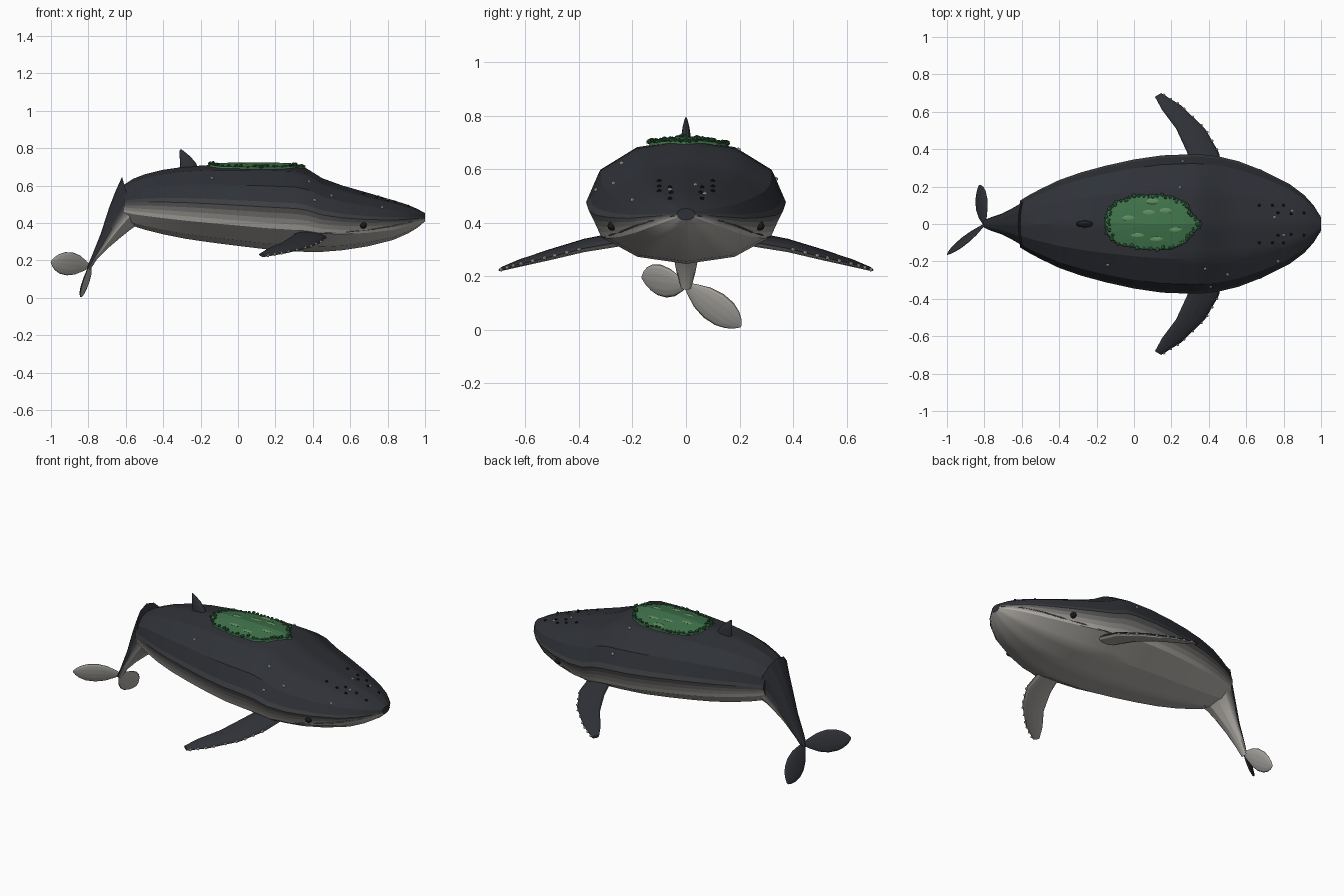
import bpy, bmesh, math, random
from mathutils import Vector as V
from mathutils.bvhtree import BVHTree

if "Cube" in bpy.data.objects:
    bpy.data.objects.remove(bpy.data.objects["Cube"])

random.seed(4)


def mat(name, col):
    m = bpy.data.materials.new(name)
    m.diffuse_color = (*col, 1)
    m.use_nodes = True
    m.node_tree.nodes["Principled BSDF"].inputs["Base Color"].default_value = m.diffuse_color
    return m


# Countershading ramp from dark back to pale belly
N = 10
dark, pale = V((0.028, 0.031, 0.038)), V((0.46, 0.44, 0.41))
ramp = [mat(f"skin_{i}", dark.lerp(pale, (i / (N - 1)) ** 1.5)) for i in range(N)]
black = mat("black", (0.01, 0.01, 0.012))
white = mat("barnacle_white", (0.7, 0.7, 0.66))
green = mat("algae", (0.05, 0.17, 0.07))
green_dark = mat("algae_dark", (0.025, 0.1, 0.04))
green_light = mat("algae_light", (0.12, 0.27, 0.12))


def finish(name, bm, mats, angle=None):
    bmesh.ops.recalc_face_normals(bm, faces=bm.faces)
    me = bpy.data.meshes.new(name)
    bm.to_mesh(me)
    bm.free()
    for m in mats:
        me.materials.append(m)
    ob = bpy.data.objects.new(name, me)
    bpy.context.collection.objects.link(ob)
    if angle:
        bpy.ops.object.select_all(action='DESELECT')
        ob.select_set(True)
        bpy.context.view_layer.objects.active = ob
        bpy.ops.object.shade_smooth_by_angle(angle=math.radians(angle))
    return ob


def loft(name, rings, sides=12, sub=4, angle=22):
    """Skin rings (centre, up, side); faces are coloured by how far down the ring they lie."""
    corner = [(math.cos(2 * math.pi * i / sides), math.sin(2 * math.pi * i / sides)) for i in range(sides + 1)]
    shape = [(a[0] + (b[0] - a[0]) * k / sub, a[1] + (b[1] - a[1]) * k / sub)
             for a, b in zip(corner, corner[1:]) for k in range(sub)]
    n = len(shape)
    bm = bmesh.new()
    vs = [[bm.verts.new(c + u * p + s * q) for p, q in shape] for c, u, s in rings]
    for r0, r1 in zip(vs, vs[1:]):
        for i in range(n):
            j = (i + 1) % n
            f = bm.faces.new((r0[i], r0[j], r1[j], r1[i]))
            h = (shape[i][0] + shape[j][0]) / 2
            f.material_index = round(min(1, max(0, (0.15 - h) / 0.6)) * (N - 1))
    bm.faces.new(vs[0])
    bm.faces.new(vs[-1])
    return finish(name, bm, ramp, angle)


def upright(xt, zt, xb, zb, hw):
    t, b = V((xt, 0, zt)), V((xb, 0, zb))
    return (t + b) / 2, (t - b) / 2, V((0, hw, 0))


# Body: x, top, bottom, half width
sections = [(1.0, .453, .41, .035), (.96, .475, .375, .10), (.91, .497, .345, .155), (.83, .522, .31, .215),
            (.69, .563, .275, .285), (.56, .60, .255, .335), (.45, .64, .246, .362), (.37, .69, .246, .371),
            (.31, .707, .248, .373), (.15, .712, .26, .367), (0, .712, .278, .345), (-.15, .71, .297, .312),
            (-.28, .702, .316, .277), (-.4, .685, .34, .235), (-.5, .66, .365, .187), (-.56, .637, .384, .155),
            (-.61, .605, .41, .125)]
body = loft("body", [upright(x, t, x, b, w) for x, t, b, w in sections])

# Tail stock bending down
loft("tail_stock", [upright(*r) for r in [
    (-.62, .647, -.545, .385, .132), (-.655, .57, -.575, .365, .105), (-.69, .48, -.625, .325, .08),
    (-.735, .34, -.69, .27, .053), (-.785, .215, -.755, .205, .034), (-.808, .165, -.79, .15, .02)]])

# Tail flukes: leaf shapes twisted about the tail tip
leaf = [(0, .012), (.12, .03), (.3, .053), (.5, .064), (.7, .06), (.84, .045), (.94, .025), (1, .005)]
for side, tip in (("left", V((-.83, .205, .012))), ("right", V((-1.0, -.165, .195)))):
    root = V((-.797, 0, .168))
    axis = tip - root
    a = axis.normalized()
    flow = V((-.42, 0, -.9))
    chord = (flow - a * flow.dot(a)).normalized()
    up = chord.cross(a)
    if up.x > 0:
        up = -up
    loft(f"fluke_{side}", [(root + axis * s, up * w * .2, chord * w) for s, w in leaf], angle=40)

# Flippers: leading point, trailing point, half thickness
flip = [((.48, .24, .33), (.33, .24, .35), .026), ((.455, .38, .305), (.285, .38, .325), .023),
        ((.38, .51, .272), (.225, .51, .288), .019), ((.25, .635, .242), (.15, .61, .256), .014),
        ((.145, .70, .222), (.112, .68, .232), .007)]


def blob(bm, p, r, flat=1.0, sub=1):
    for v in bmesh.ops.create_icosphere(bm, subdivisions=sub, radius=r)['verts']:
        v.co = V((v.co.x, v.co.y, v.co.z * flat)) + V(p)


for s, side in ((1, "left"), (-1, "right")):
    rings = []
    bm = bmesh.new()
    lead = []
    for l, t, h in flip:
        L, T = V((l[0], l[1] * s, l[2])), V((t[0], t[1] * s, t[2]))
        rings.append(((L + T) / 2, V((0, 0, h)), (L - T) / 2))
        lead.append(L)
    loft(f"flipper_{side}", rings, angle=40)
    # Knobs on the leading edge
    for p, q in zip(lead[1:], lead[2:]):
        for k in (.15, .5, .85):
            blob(bm, p.lerp(q, k), .008)
    finish(f"flipper_knobs_{side}", bm, [white])

# Surface lookup used to seat the small parts on the body
tree = BVHTree.FromPolygons([v.co for v in body.data.vertices], [p.vertices[:] for p in body.data.polygons])


def on_top(x, y):
    hit = tree.ray_cast(V((x, y, 2)), V((0, 0, -1)))[0]
    return hit if hit else V((x, y, .5))


# Eyes and mouth seams
bm = bmesh.new()
for s in (1, -1):
    p = tree.ray_cast(V((.67, s, .388)), V((0, -s, 0)))[0]
    blob(bm, p, .018, 1, 2)
    pts = []
    for x, z in ((.995, .427), (.92, .405), (.83, .385), (.72, .366), (.6, .354), (.45, .345), (.3, .342)):
        h = tree.ray_cast(V((x, s, z)), V((0, -s, 0)))[0]
        if h:
            pts.append(h)
    cu = bpy.data.curves.new("mouth_seam", 'CURVE')
    cu.dimensions = '3D'
    cu.bevel_depth = .003
    cu.bevel_resolution = 1
    sp = cu.splines.new('POLY')
    sp.points.add(len(pts) - 1)
    for q, h in zip(sp.points, pts):
        q.co = (*h, 1)
    cu.materials.append(ramp[3])
    bpy.context.collection.objects.link(bpy.data.objects.new("mouth_seam", cu))
finish("eyes", bm, [black], 60)

# Dorsal fin: swept back
loft("dorsal_fin", [(V((x, 0, z)), V((l, 0, 0)), V((0, w, 0))) for x, z, l, w in
                    [(-.262, .69, .05, .019), (-.267, .72, .043, .018), (-.283, .755, .029, .013),
                     (-.298, .78, .014, .007), (-.306, .793, .005, .003)]], angle=40).data.polygons.foreach_set(
    "material_index", [0] * (48 * 4 + 2))

# Head bumps and scattered barnacles
bm = bmesh.new()
for x, y in ((.67, .1), (.74, .1), (.8, .1), (.84, .055), (.91, .06), (.77, .06)):
    for s in (1, -1):
        blob(bm, on_top(x, y * s), .009)
finish("head_bumps", bm, [black])
bm = bmesh.new()
for x, y in ((.26, .335), (.245, .195), (.75, .035), (.845, .07), (.8, -.06), (.38, -.24), (.5, -.27), (-.14, -.22),
             (.77, -.2), (.41, -.335)):
    blob(bm, on_top(x, y), .009)
finish("barnacles", bm, [white])

# Algae mat: outline draped on the back, with tufts round the rim
rim = [(-.16, .01), (-.145, .07), (-.1, .12), (0, .152), (.1, .16), (.2, .152), (.28, .115), (.32, .05), (.365, 0),
       (.33, -.04), (.28, -.1), (.2, -.137), (.05, -.137), (-.09, -.11), (-.15, -.05)]
mid = V((.1, 0))
bm = bmesh.new()
levels = [(1, -.004), (.98, .010), (.7, .012), (.35, .013)]
rows = []
for k, dz in levels:
    row = []
    for r in rim:
        q = mid.lerp(V(r), k)
        row.append(bm.verts.new(on_top(q.x, q.y) + V((0, 0, dz))))
    rows.append(row)
n = len(rim)
for r0, r1 in zip(rows, rows[1:]):
    for i in range(n):
        f = bm.faces.new((r0[i], r0[(i + 1) % n], r1[(i + 1) % n], r1[i]))
centre = bm.verts.new(on_top(*mid) + V((0, 0, .013)))
for i in range(n):
    bm.faces.new((rows[-1][i], rows[-1][(i + 1) % n], centre))
finish("algae_mat", bm, [green])
bm = bmesh.new()
for i in range(n):
    for k in (0, .25, .5, .75):
        q = V(rim[i]).lerp(V(rim[(i + 1) % n]), k)
        q = mid.lerp(q, random.uniform(.9, 1.0))
        blob(bm, on_top(q.x, q.y) + V((0, 0, random.uniform(.008, .018))), random.uniform(.008, .014), .7)
finish("algae_tufts", bm, [green_dark])
bm = bmesh.new()
for x, y in ((.08, .06), (.17, .07), (-.03, .03), (.12, -.08), (.22, -.03), (.02, -.06), (.1, .12)):
    geo = bmesh.ops.create_icosphere(bm, subdivisions=2, radius=1)['verts']
    p = on_top(x, y) + V((0, 0, .012))
    for v in geo:
        v.co = p + V((v.co.x * .035, v.co.y * .016, v.co.z * .004))
finish("algae_patches", bm, [green_light], 60)
